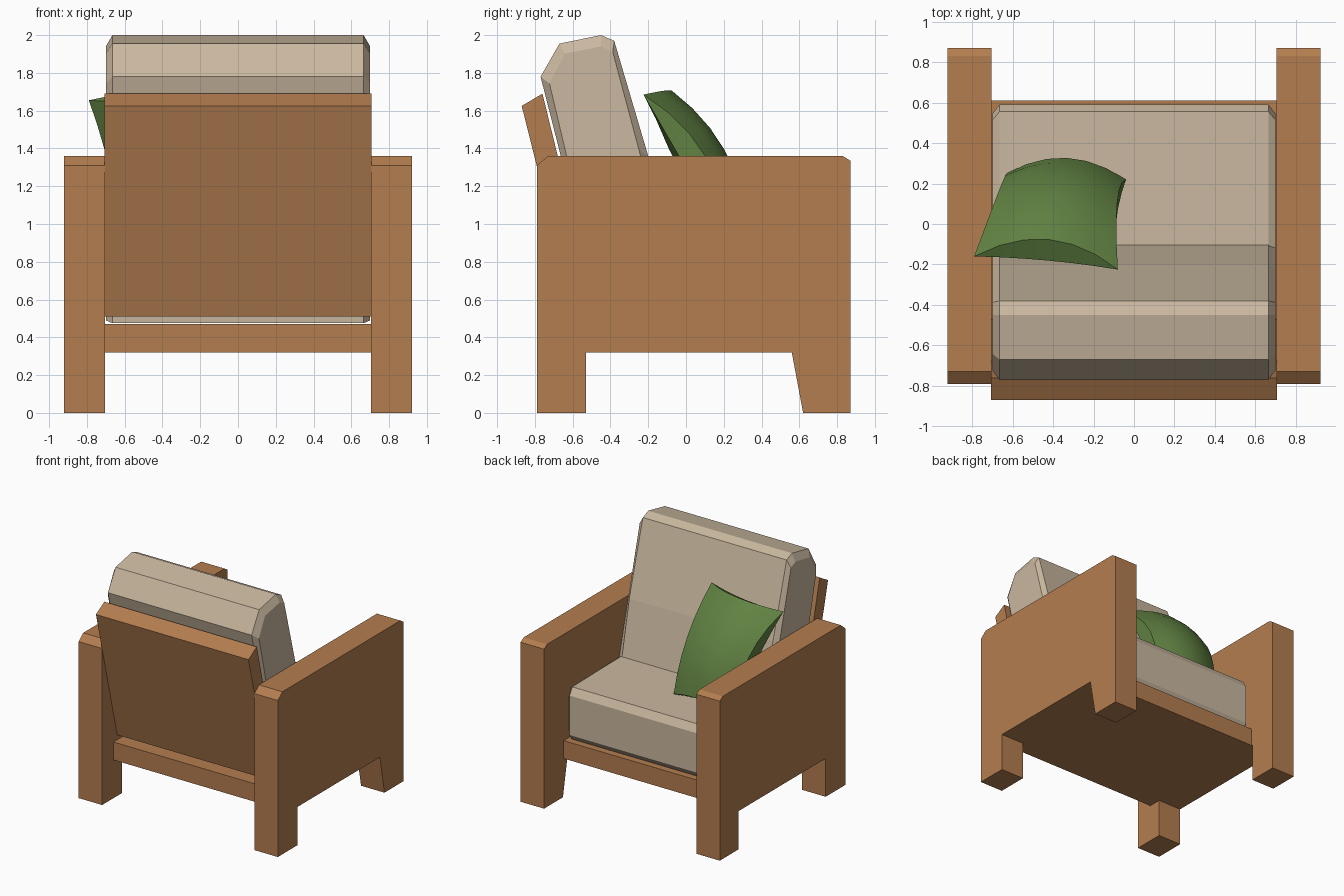
import bpy, bmesh, math
from mathutils import Vector

if "Cube" in bpy.data.objects:
    bpy.data.objects.remove(bpy.data.objects["Cube"])


def material(name, rgb):
    m = bpy.data.materials.new(name)
    m.diffuse_color = (*rgb, 1)
    m.use_nodes = True
    m.node_tree.nodes["Principled BSDF"].inputs["Base Color"].default_value = m.diffuse_color
    return m


wood = material("warm wood", (0.45, 0.205, 0.078))
cream = material("cream fabric", (0.59, 0.48, 0.35))
green = material("green fabric", (0.12, 0.225, 0.055))


def finish(bm, name, mat):
    bmesh.ops.recalc_face_normals(bm, faces=bm.faces)
    me = bpy.data.meshes.new(name)
    bm.to_mesh(me)
    bm.free()
    me.materials.append(mat)
    ob = bpy.data.objects.new(name, me)
    bpy.context.collection.objects.link(ob)
    return ob


def loft(name, sections, mat):
    """Join matching (x, [(y, z), ...]) outlines along x and cap both ends."""
    bm = bmesh.new()
    rings = [[bm.verts.new((x, y, z)) for y, z in pts] for x, pts in sections]
    for a, b in zip(rings, rings[1:]):
        n = len(a)
        for i in range(n):
            bm.faces.new((a[i], a[(i + 1) % n], b[(i + 1) % n], b[i]))
    bm.faces.new(rings[0])
    bm.faces.new(rings[-1])
    return finish(bm, name, mat)


def shrink(pts, d):
    """Pull an outline towards its centre by about d."""
    c = sum((Vector(p) for p in pts), Vector((0, 0))) / len(pts)
    return [tuple(Vector(p) + (c - Vector(p)).normalized() * d) for p in pts]


# Arm panels, each cut from one board with its two legs
for side, label, knee in ((-1, "left", 0.62), (1, "right", 0.56)):
    outline = [(-0.79, 0), (-0.53, 0), (-0.53, 0.32), (knee, 0.32), (0.62, 0),
               (0.87, 0), (0.87, 1.335), (0.83, 1.36), (-0.73, 1.36), (-0.79, 1.31)]
    loft(label + "_arm", [(side * 0.705, outline), (side * 0.922, outline)], wood)

# Seat base between the arms
base = [(-0.64, 0.32), (0.61, 0.32), (0.61, 0.47), (-0.64, 0.47)]
loft("seat_base", [(-0.706, base), (0.706, base)], wood)

# Leaning back board
board = [(-0.59, 0.51), (-0.47, 0.51), (-0.76, 1.69), (-0.87, 1.625)]
loft("back_board", [(-0.706, board), (0.706, board)], wood)


def cushion(name, pts, inset):
    small = shrink(pts, inset)
    return loft(name, [(-0.70, small), (-0.665, pts), (0.665, pts), (0.70, small)], cream)


# Seat and back cushions
cushion("seat_cushion", [(-0.48, 0.475), (0.56, 0.475), (0.59, 0.52), (0.59, 0.85),
                         (0.555, 0.91), (-0.50, 0.91)], 0.05)
cushion("back_cushion", [(-0.52, 0.80), (-0.08, 0.80), (-0.20, 1.36), (-0.38, 1.97),
                         (-0.45, 2.0), (-0.67, 1.955), (-0.77, 1.78)], 0.06)

# Throw pillow: square between four corners, puffed mostly to the front
bl, br = Vector((-0.63, 0.25, 0.91)), Vector((-0.04, 0.22, 0.91))
tl, tr = Vector((-0.79, -0.16, 1.655)), Vector((-0.08, -0.225, 1.685))
normal = ((tr + tl - br - bl).cross(br + tr - bl - tl)).normalized()
if normal.y < 0:
    normal.negate()
N = 6
bm = bmesh.new()


def pillow_layer(edge, middle):
    rows = []
    for j in range(N + 1):
        row = []
        for i in range(N + 1):
            s, t = i / N, j / N
            u, v = 2 * s - 1, 2 * t - 1
            p = bl.lerp(br, s).lerp(tl.lerp(tr, s), t)
            h = edge * (1 - u * u * v * v) + middle * (1 - u * u) * (1 - v * v)
            # waist the outline a little between the corners
            p += (br - bl) * (-0.05 * u * (1 - v * v)) + (tl - bl) * (-0.03 * v * (1 - u * u))
            row.append(bm.verts.new(p + normal * h))
        rows.append(row)
    for j in range(N):
        for i in range(N):
            bm.faces.new((rows[j][i], rows[j][i + 1], rows[j + 1][i + 1], rows[j + 1][i]))
    rim = [rows[0][i] for i in range(N)] + [rows[j][N] for j in range(N)]
    rim += [rows[N][i] for i in range(N, 0, -1)] + [rows[j][0] for j in range(N, 0, -1)]
    return rim


front = pillow_layer(0.12, 0.09)
back = pillow_layer(0.0, -0.05)
for k in range(len(front)):
    n = (k + 1) % len(front)
    bm.faces.new((front[k], front[n], back[n], back[k]))
bmesh.ops.remove_doubles(bm, verts=bm.verts, dist=0.0005)
pillow = finish(bm, "throw_pillow", green)
bpy.context.view_layer.objects.active = pillow
pillow.select_set(True)
bpy.ops.object.shade_smooth_by_angle(angle=math.radians(35))
